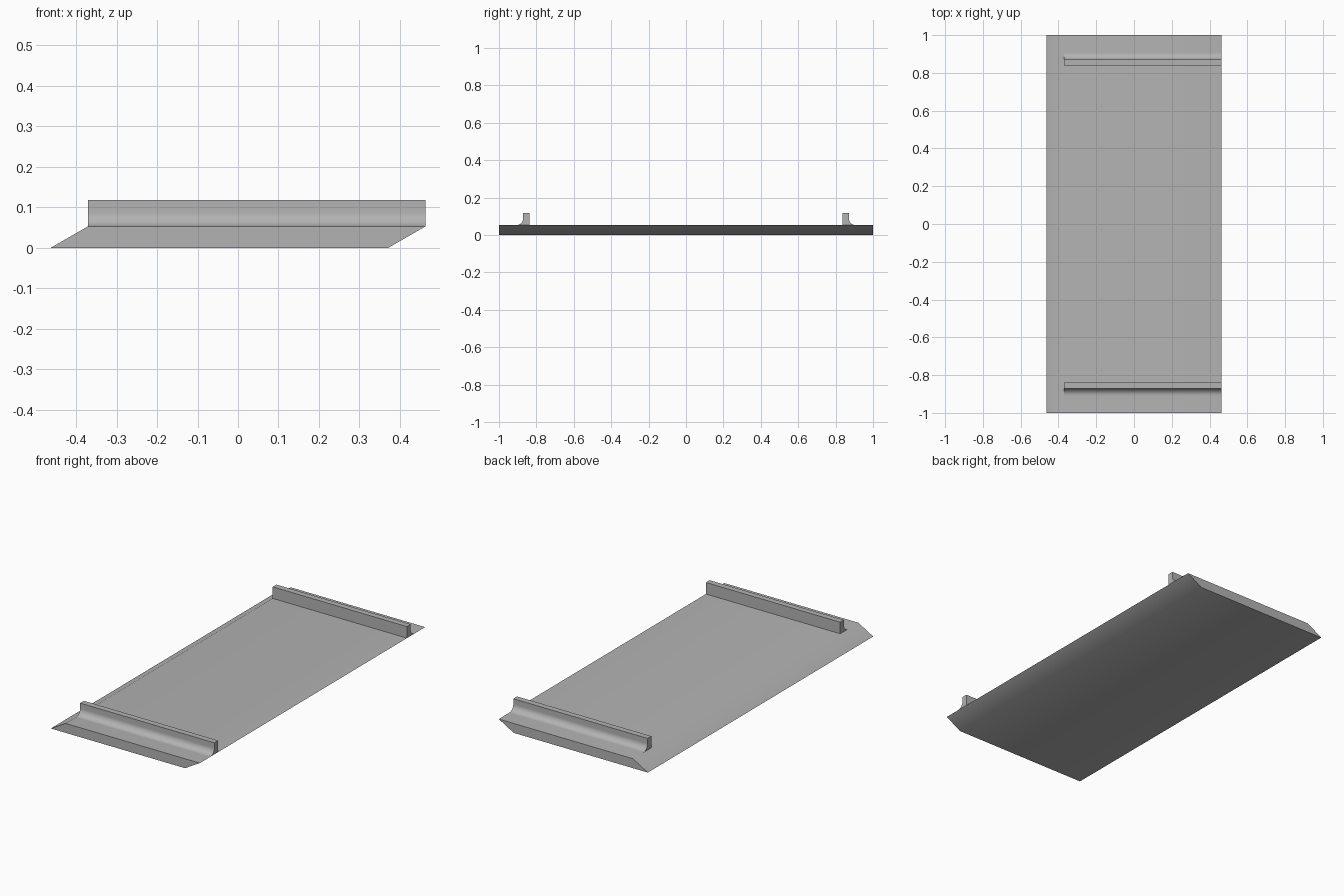
import bpy
import bmesh
import math
from mathutils import Vector

cube = bpy.data.objects.get("Cube")
if cube:
    bpy.data.objects.remove(cube, do_unlink=True)

GREY = (0.45, 0.45, 0.45, 1)
grey = bpy.data.materials.new("plain grey")
grey.use_nodes = True
grey.diffuse_color = GREY
grey.node_tree.nodes["Principled BSDF"].inputs["Base Color"].default_value = GREY

HALF_LENGTH = 1.0
SLAB_TOP = 0.053
OUT, INSET = 0.463, 0.371


def extrude_profile(name, points, direction):
    """Extrude a closed planar profile into a smooth-by-angle solid."""
    bm = bmesh.new()
    face = bm.faces.new([bm.verts.new(p) for p in points])
    result = bmesh.ops.extrude_face_region(bm, geom=[face], use_keep_orig=True)
    moved = [v for v in result["geom"] if isinstance(v, bmesh.types.BMVert)]
    bmesh.ops.translate(bm, verts=moved, vec=Vector(direction))
    bmesh.ops.recalc_face_normals(bm, faces=bm.faces)
    mesh = bpy.data.meshes.new(name)
    bm.to_mesh(mesh)
    bm.free()
    mesh.materials.append(grey)
    obj = bpy.data.objects.new(name, mesh)
    bpy.context.collection.objects.link(obj)
    bpy.ops.object.select_all(action="DESELECT")
    obj.select_set(True)
    bpy.context.view_layer.objects.active = obj
    bpy.ops.object.shade_smooth_by_angle(angle=math.radians(40))
    return obj


# Slab with both long edges slanted the same way
extrude_profile("slab", [(-OUT, -HALF_LENGTH, 0), (INSET, -HALF_LENGTH, 0),
                         (OUT, -HALF_LENGTH, SLAB_TOP), (-INSET, -HALF_LENGTH, SLAB_TOP)],
                (0, 2 * HALF_LENGTH, 0))

# Upright rails with a concave fillet on the outer side
INNER, OUTER, RAIL_TOP, RADIUS = 0.838, 0.871, 0.118, 0.036
profile = [(INNER, SLAB_TOP), (INNER, RAIL_TOP), (OUTER, RAIL_TOP)]
STEPS = 12
for i in range(STEPS + 1):
    a = math.pi / 2 * i / STEPS
    profile.append((OUTER + RADIUS * (1 - math.cos(a)),
                    SLAB_TOP + RADIUS * (1 - math.sin(a))))

for name, side in (("front_rail", -1), ("back_rail", 1)):
    extrude_profile(name, [(-INSET, side * y, z) for y, z in profile],
                    (INSET + OUT, 0, 0))
